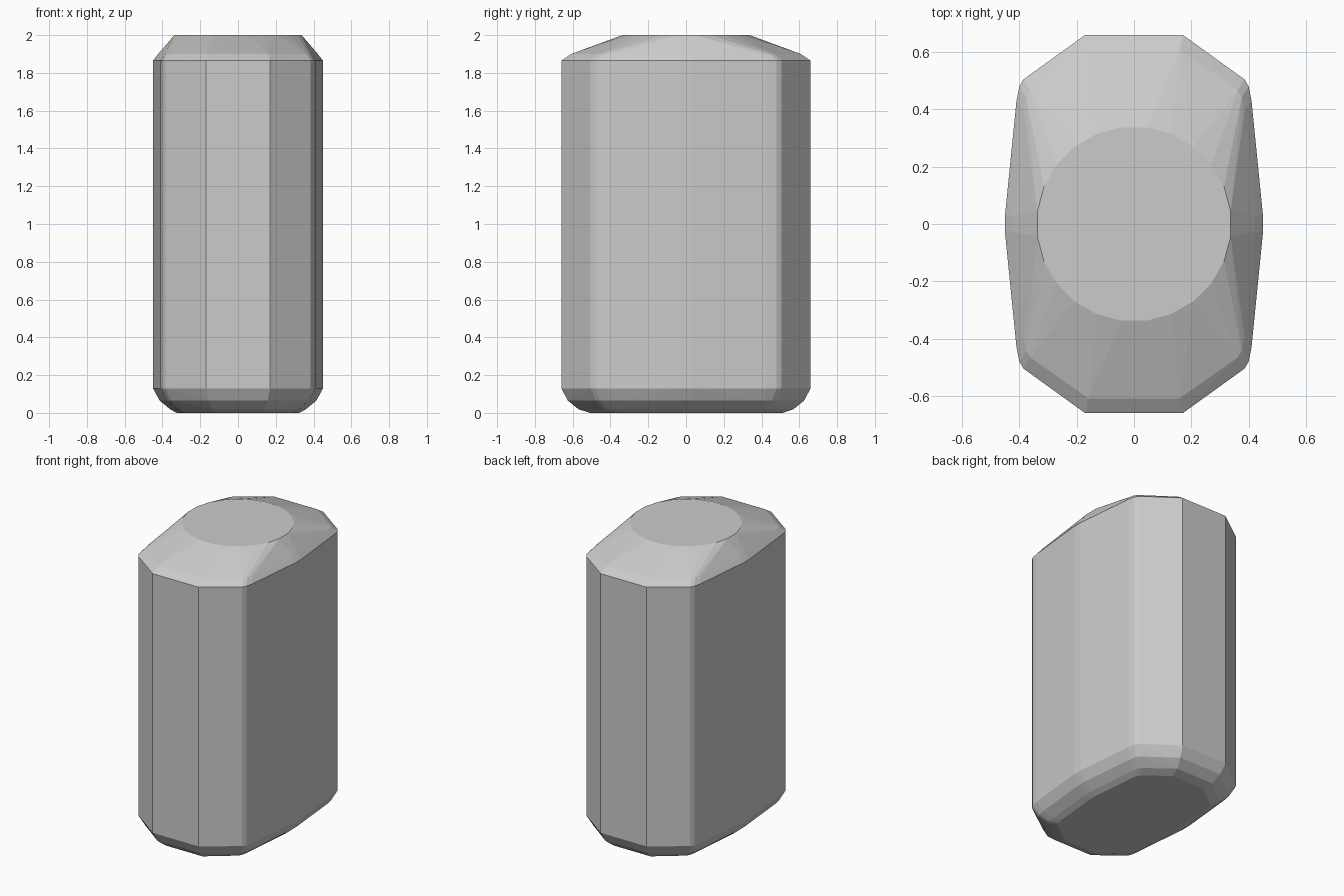
import bpy, bmesh, math

if "Cube" in bpy.data.objects:
    bpy.data.objects.remove(bpy.data.objects["Cube"])

HX, HY = 0.45, 0.66

# Quarter of the body outline, mirrored to all four corners
quarter = [(0.17, 0.66), (0.385, 0.505), (0.40, 0.48), (0.41, 0.43), (0.437, 0.16), (0.45, 0.03)]
outline = [(sx * x, sy * y) for x, y in quarter for sx in (1, -1) for sy in (1, -1)]

# Height, x inset and y inset of each ring: rounded foot, straight wall, upper bevel
rings = [(0.0, 0.125, 0.15), (0.02, 0.09, 0.09), (0.065, 0.035, 0.035), (0.13, 0.0, 0.0),
         (1.865, 0.0, 0.0), (1.90, 0.027, 0.052)]

bm = bmesh.new()
for z, dx, dy in rings:
    for x, y in outline:
        bm.verts.new((x * (HX - dx) / HX, y * (HY - dy) / HY, z))

# Flat round top
for i in range(24):
    a = math.tau * (i + 0.5) / 24
    bm.verts.new((0.34 * math.cos(a), 0.34 * math.sin(a), 2.0))

# Faceted skin around all rings
res = bmesh.ops.convex_hull(bm, input=bm.verts[:])
loose = [v for v in bm.verts if not v.link_faces]
bmesh.ops.delete(bm, geom=loose, context='VERTS')
bmesh.ops.dissolve_limit(bm, angle_limit=math.radians(0.5), verts=bm.verts[:], edges=bm.edges[:])
bmesh.ops.recalc_face_normals(bm, faces=bm.faces[:])

mesh = bpy.data.meshes.new("faceted_block")
bm.to_mesh(mesh)
bm.free()
bpy.context.collection.objects.link(bpy.data.objects.new("faceted_block", mesh))
